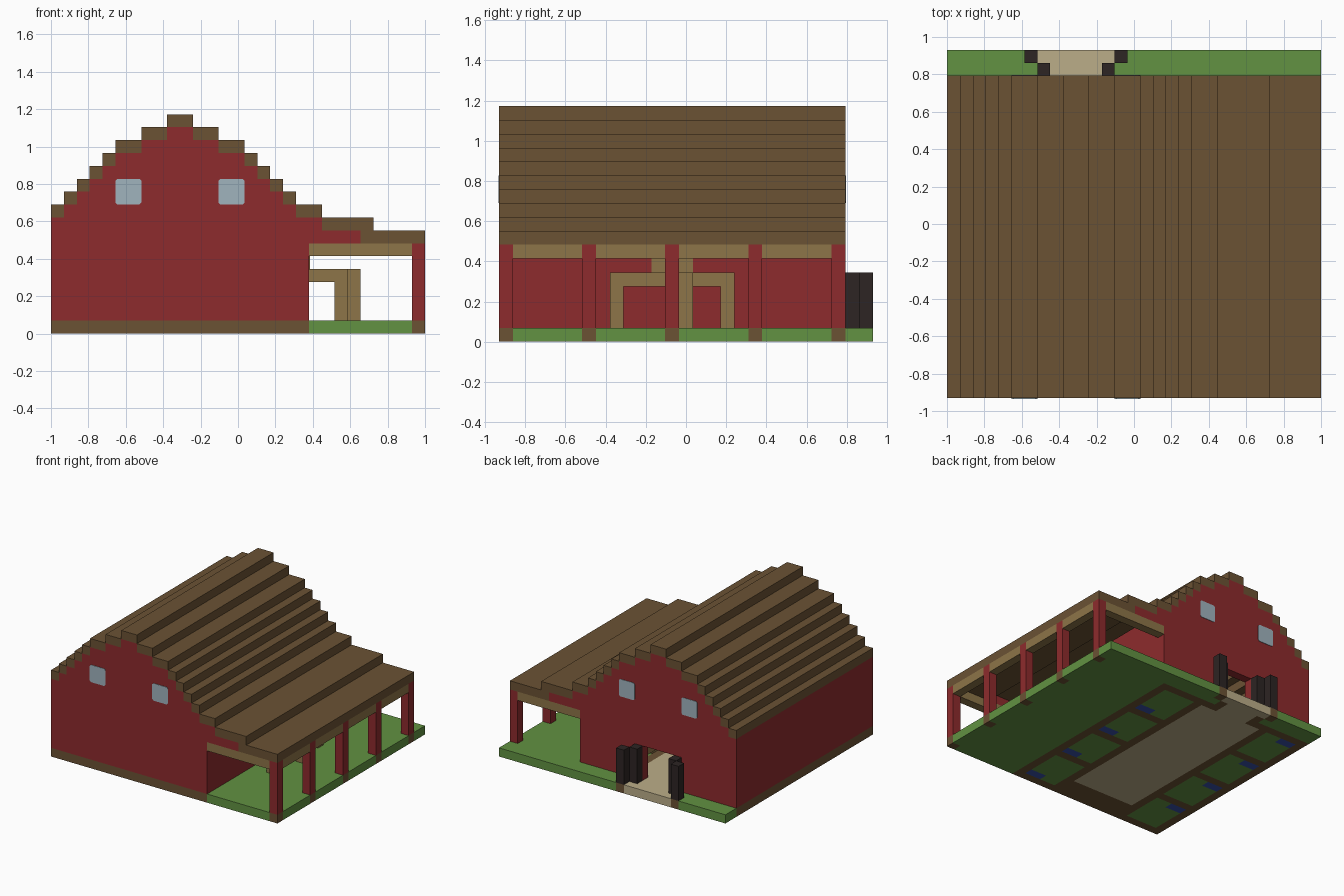
import bpy, bmesh
from mathutils import Vector

cube = bpy.data.objects.get("Cube")
if cube:
    bpy.data.objects.remove(cube, do_unlink=True)

U = 2 / 29                      # one block; the plan is 29 x 27 blocks
NX, NY = 29, 27


def P(i, j, k):
    return Vector((i * U - 1, j * U - NY * U / 2, k * U))


def material(name, rgb):
    m = bpy.data.materials.new(name)
    m.use_nodes = True
    m.diffuse_color = (*rgb, 1)
    m.node_tree.nodes["Principled BSDF"].inputs["Base Color"].default_value = (*rgb, 1)
    return m


red = material("barn red", (0.27, 0.024, 0.026))
brown = material("dark timber", (0.147, 0.084, 0.034))
wood = material("light timber", (0.27, 0.178, 0.065))
grass = material("grass", (0.122, 0.287, 0.054))
sand = material("sand floor", (0.50, 0.42, 0.25))
black = material("door black", (0.026, 0.018, 0.017))
glass = material("window glass", (0.352, 0.456, 0.515))
water = material("water", (0.04, 0.08, 0.40))


def finish(bm, name, *mats):
    bmesh.ops.recalc_face_normals(bm, faces=bm.faces)
    me = bpy.data.meshes.new(name)
    bm.to_mesh(me)
    bm.free()
    for m in mats:
        me.materials.append(m)
    ob = bpy.data.objects.new(name, me)
    bpy.context.collection.objects.link(ob)
    return ob


def add_box(bm, i0, i1, j0, j1, k0, k1):
    a, b = P(i0, j0, k0), P(i1, j1, k1)
    verts = bmesh.ops.create_cube(bm, size=1)["verts"]
    for v in verts:
        v.co = (a + b) / 2 + v.co * (b - a)


def boxes(name, mat, *specs):
    bm = bmesh.new()
    for s in specs:
        add_box(bm, *s)
    return finish(bm, name, mat)


def prism(name, mat, outline, j0, j1):
    """Extrude an (i, k) outline along y."""
    bm = bmesh.new()
    front = [bm.verts.new(P(i, j0, k)) for i, k in outline]
    back = [bm.verts.new(P(i, j1, k)) for i, k in outline]
    bm.faces.new(front)
    bm.faces.new(back[::-1])
    n = len(outline)
    for a in range(n):
        b = (a + 1) % n
        bm.faces.new((front[a], back[a], back[b], front[b]))
    return finish(bm, name, mat)


# Ground slab, coloured block by block
def ground(i, j):
    if j >= 25:                                  # strip behind the barn
        spread = j - 25
        if 8 - spread <= i < 12 + spread:
            return 2
        return 0 if i in (7 - spread, 12 + spread) else 1
    if i == 28 and j % 6 == 0:                   # post feet
        return 0
    if i >= 20:
        return 1
    if j == 24 and 8 <= i < 12:                  # doorway
        return 2
    if j in (0, 24) or i in (0, 19) or j % 6 == 0:
        return 2 if 6 <= i < 14 and 3 <= j < 24 else 0
    if 6 <= i < 14:
        return 2 if j >= 3 else 0
    if i in (5, 14):
        return 0
    if (i >= 17 and j % 6 == 1) or (i <= 2 and j % 6 == 5):
        return 3
    return 1


bm = bmesh.new()
add_box(bm, 0, NX, 0, NY, 0, 1)
for axis, count in ((0, NX), (1, NY)):
    for c in range(1, count):
        co = P(c, c, 0)
        no = Vector((axis == 0, axis == 1, 0))
        bmesh.ops.bisect_plane(bm, geom=bm.verts[:] + bm.edges[:] + bm.faces[:],
                               plane_co=co, plane_no=no)
bmesh.ops.recalc_face_normals(bm, faces=bm.faces)
for f in bm.faces:
    p = f.calc_center_median() - f.normal * U * 0.3
    f.material_index = ground(int((p.x + 1) / U), int((p.y + NY * U / 2) / U))
finish(bm, "ground_slab", brown, grass, sand, water)

# Stepped roof: right end and top of each step
STEPS = [(1, 10), (2, 11), (3, 12), (4, 13), (5, 14), (7, 15), (9, 16), (11, 17),
         (13, 16), (15, 15), (16, 14), (17, 13), (18, 12), (19, 11), (21, 10), (25, 9)]
specs, start = [], 0
slope = []
for end, top in STEPS:
    specs.append((start, end, 0, 25, top - 1, top))
    if end <= 21:
        slope += [(start, top - 1), (end, top - 1)]
    start = end
specs.append((24, 29, 0, 25, 7, 8))
boxes("stepped_roof", brown, *specs)

# Gable walls; the back one has a doorway
right_side = [(24, 8), (24, 7), (20, 7), (20, 1)]
door = [(12, 1), (12, 5), (8, 5), (8, 1)]
gable = slope + [(21, 8)] + right_side
prism("front_gable", red, gable + [(0, 1)], 0, 1)
prism("back_gable", red, gable + door + [(0, 1)], 24, 25)

# Long walls
boxes("side_walls", red, (0, 1, 1, 24, 1, 9), (19, 20, 1, 24, 1, 9))

# Windows with clipped corners on both gables
c = 0.15
for side, j0, j1 in (("front", -0.05, 0), ("back", 25, 25.05)):
    for label, i in (("right", 5), ("left", 13)):
        a, b, lo, hi = i, i + 2, 10, 12
        prism(f"{side}_{label}_window", glass,
              [(a + c, lo), (b - c, lo), (b, lo + c), (b, hi - c),
               (b - c, hi), (a + c, hi), (a, hi - c), (a, lo + c)], j0, j1)

# Open door leaves
boxes("door_leaves", black, *[(i, i + 1, j, j + 1, 1, 5)
                              for i, j in ((6, 26), (7, 25), (12, 25), (13, 26))])

# Porch posts and beams
boxes("porch_posts", red, *[(28, 29, j, j + 1, 1, 7) for j in range(0, 25, 6)])
boxes("porch_beams", wood,
      *[(28, 29, j + 1, j + 6, 6, 7) for j in range(0, 24, 6)],
      *[(20, 28, j, j + 1, 6, 7) for j in (0, 24)])

# Hitching rack against the porch wall
boxes("hitching_rack", wood,
      (22, 23, 8, 17, 4, 5),
      *[(20, 22, j, j + 1, 4, 5) for j in (8, 16)],
      *[(22, 23, j, j + 1, 1, 4) for j in (8, 16)],
      (23, 24, 12, 14, 1, 5))
boxes("wall_lintel", wood, (20, 20.1, 11, 14, 5, 6))

# Stall fences inside
boxes("stall_fences", wood,
      *[(i, i + 1, 1, 24, 2, 3) for i in (5, 14)],
      *[(a, a + 4, j, j + 1, 1, 3) for a in (1, 15) for j in (6, 12, 18)])
